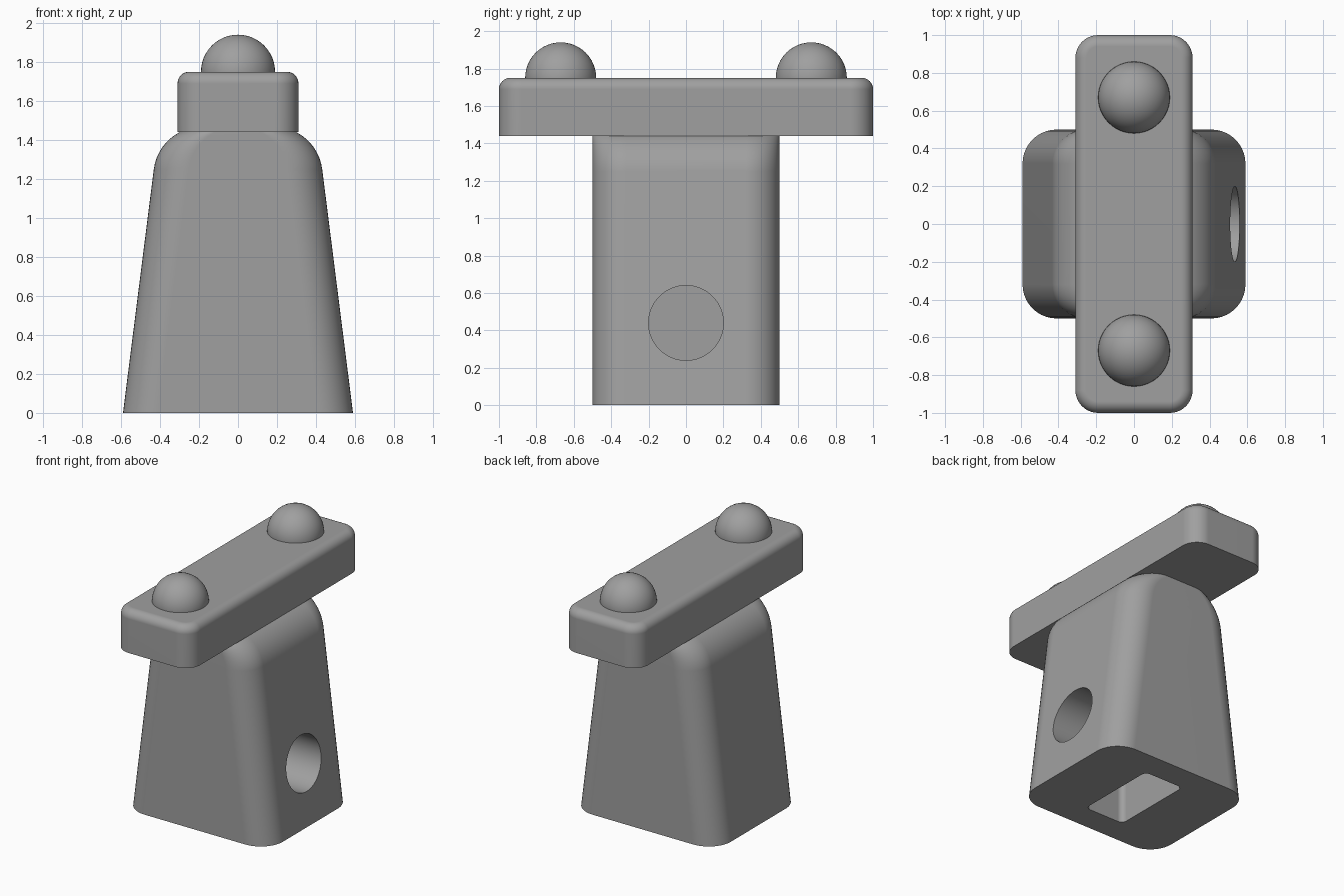
import bpy, bmesh, math

if "Cube" in bpy.data.objects:
    bpy.data.objects.remove(bpy.data.objects["Cube"])

grey = bpy.data.materials.new("plain_grey")
grey.diffuse_color = (0.35, 0.35, 0.35, 1)
grey.use_nodes = True
grey.node_tree.nodes["Principled BSDF"].inputs["Base Color"].default_value = grey.diffuse_color


def ring(hx, hy, r, z, n=10):
    """Rounded rectangle outline at height z."""
    pts = []
    for k, (sx, sy) in enumerate([(1, 1), (-1, 1), (-1, -1), (1, -1)]):
        for i in range(n + 1):
            a = math.pi / 2 * (k + i / n)
            pts.append((sx * (hx - r) + r * math.cos(a),
                        sy * (hy - r) + r * math.sin(a), z))
    return pts


def loft(name, sections):
    """Skin a stack of rounded rectangles (hx, hy, r, z) and cap the ends."""
    bm = bmesh.new()
    rings = [[bm.verts.new(p) for p in ring(*s)] for s in sections]
    for a, b in zip(rings, rings[1:]):
        for i in range(len(a)):
            j = (i + 1) % len(a)
            bm.faces.new((a[i], a[j], b[j], b[i]))
    bm.faces.new(rings[0][::-1])
    bm.faces.new(rings[-1])
    bmesh.ops.recalc_face_normals(bm, faces=bm.faces)
    me = bpy.data.meshes.new(name)
    bm.to_mesh(me)
    bm.free()
    ob = bpy.data.objects.new(name, me)
    bpy.context.collection.objects.link(ob)
    me.materials.append(grey)
    return ob


def activate(ob):
    bpy.ops.object.select_all(action='DESELECT')
    ob.select_set(True)
    bpy.context.view_layer.objects.active = ob


def cut(ob, cutter):
    mod = ob.modifiers.new("cut", 'BOOLEAN')
    mod.operation, mod.solver, mod.object = 'DIFFERENCE', 'EXACT', cutter
    activate(ob)
    bpy.ops.object.modifier_apply(modifier=mod.name)
    bpy.data.objects.remove(cutter)


def smooth(ob):
    activate(ob)
    bpy.ops.object.shade_smooth_by_angle(angle=math.radians(35))
    mod = ob.modifiers.new("even_normals", 'WEIGHTED_NORMAL')
    mod.keep_sharp = True


# Tapered body: straight sloping sides, then a rounded shoulder
slope = math.atan(0.127)
R, z0, w0 = 0.25, 1.25, 0.432
cx, cz = w0 - R * math.cos(slope), z0 - R * math.sin(slope)
sections = [(0.59, 0.5, 0.18, 0)]
for i in range(13):
    a = slope + (math.pi / 2 - slope) * i / 12
    sections.append((cx + R * math.cos(a), 0.5, 0.18, cz + R * math.sin(a)))
body = loft("body", sections)

# Slot from below
cut(body, loft("slot_cutter", [(0.16, 0.31, 0.04, -0.1), (0.16, 0.31, 0.04, 1.2)]))

# Round hole in the right side, opening into the slot
bpy.ops.mesh.primitive_cylinder_add(vertices=64, radius=0.2, depth=1,
                                    location=(0.5, 0, 0.44),
                                    rotation=(0, math.pi / 2, 0))
cut(body, bpy.context.object)
smooth(body)

# Cross plate with rounded corners and softened top edge
f = 0.06
sections = [(0.31, 1, 0.12, 1.44)]
for i in range(9):
    a = math.pi / 2 * i / 8
    d = f * (1 - math.cos(a))
    sections.append((0.31 - d, 1 - d, 0.12 - d, 1.75 - f + f * math.sin(a)))
smooth(loft("cross_plate", sections))

# Domes on both ends of the plate
for name, y in (("front_dome", -0.67), ("back_dome", 0.67)):
    bpy.ops.mesh.primitive_uv_sphere_add(segments=48, ring_count=24, radius=0.19,
                                         location=(0, y, 1.75))
    dome = bpy.context.object
    dome.name = name
    dome.data.materials.append(grey)
    bpy.ops.object.shade_smooth()
